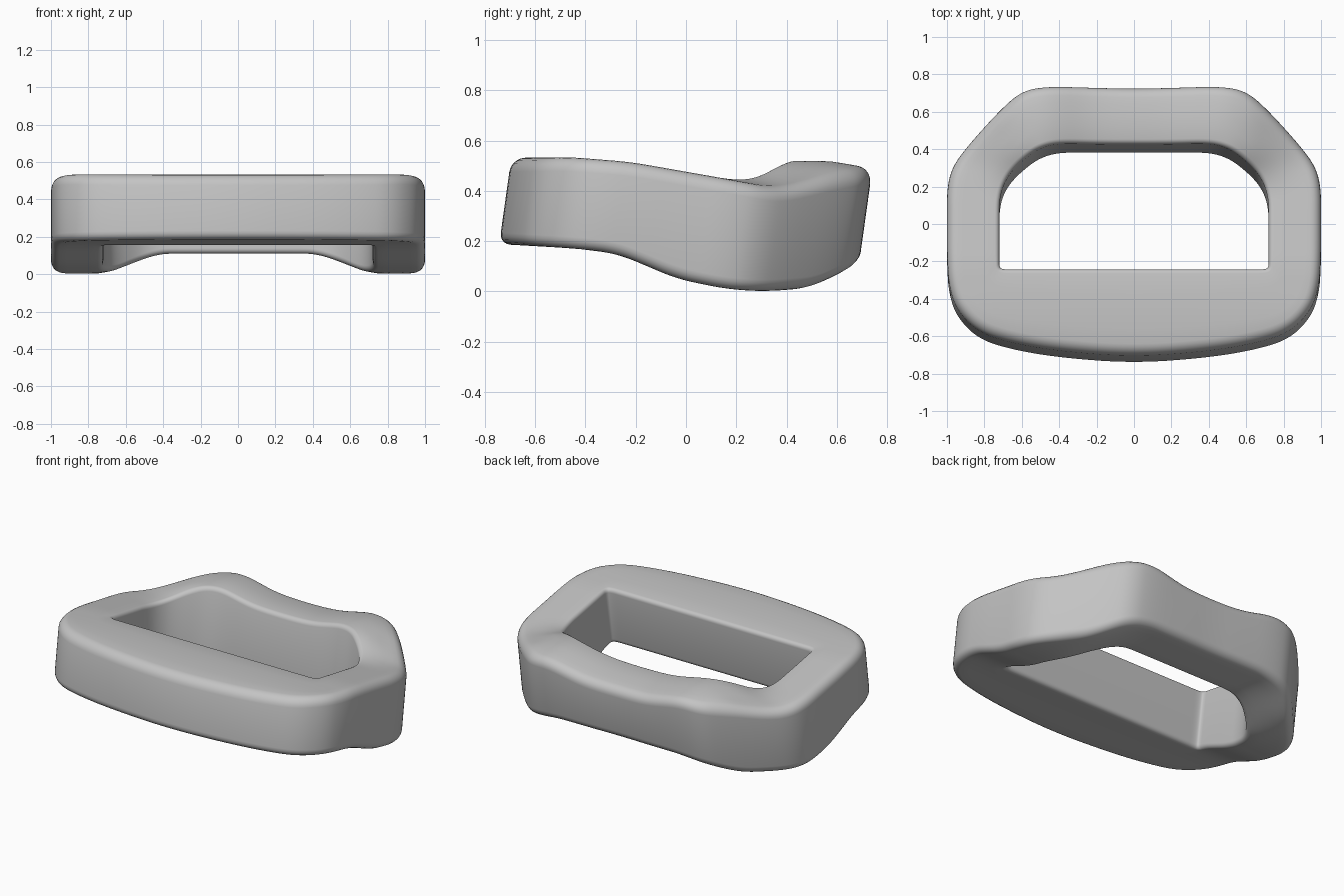
import bpy, bmesh, math
from mathutils import Vector

cube = bpy.data.objects.get("Cube")
if cube:
    bpy.data.objects.remove(cube, do_unlink=True)

# Matching half outlines, front centre to back centre, at mid height
OUTER = [(0, -.735), (.4, -.705), (.66, -.66), (.83, -.605), (.945, -.49),
         (.99, -.36), (1, -.2), (1, 0), (1, .18), (.97, .3), (.88, .42),
         (.69, .62), (.59, .695), (.46, .715), (.22, .715), (0, .71)]
INNER = [(0, -.27), (.4, -.27), (.62, -.27), (.705, -.27), (.72, -.255),
         (.72, -.22), (.72, -.15), (.72, 0), (.72, .1), (.7, .19), (.65, .27),
         (.545, .355), (.47, .39), (.38, .405), (.2, .405), (0, .405)]
TOP = [(-.8, .53), (-.5, .535), (-.25, .515), (.1, .455), (.35, .41), (.6, .42), (.8, .43)]
BOTTOM = [(-.75, .19), (-.4, .17), (-.25, .15), (0, .05), (.2, .01),
          (.35, 0), (.55, .015), (.65, .05), (.75, .09)]
LEAN = .14


def smooth(t):
    t = max(0, min(1, t))
    return t * t * (3 - 2 * t)


def curve(points, y):
    # Gently eased height along the depth
    def line(v):
        for (a, za), (b, zb) in zip(points, points[1:]):
            if v <= b:
                return za + (zb - za) * max(0, (v - a) / (b - a))
        return points[-1][1]
    return sum(line(y + d) for d in (-.06, -.03, 0, .03, .06)) / 5


def top_height(x, y):
    # Low rear shoulders, with two rear humps and a shallow dip between them
    x = abs(x)
    hump = .47 + .05 * math.exp(-((x - .48) / .2) ** 2) - .03 * smooth((y - .5) / .25)
    w = smooth((.95 - x) / .35) * smooth((y - .1) / .3)
    return curve(TOP, y) * (1 - w) + hump * w


def bottom_height(x, y):
    # Rear underside arches up in the middle
    arch = smooth((.78 - abs(x)) / .42) * smooth((y - .1) / .25)
    return curve(BOTTOM, y) * (1 - arch) + .11 * arch


def outline(half):
    # Mirror the half outline, then round it by cutting corners
    pts = [Vector(p) for p in half]
    pts += [Vector((-p.x, p.y)) for p in reversed(pts[1:-1])]
    for _ in range(3):
        pts = [a.lerp(b, t) for a, b in zip(pts, pts[1:] + pts[:1]) for t in (.25, .75)]
    return pts


def corner(u, v, r, reverse):
    # Rounded corner: side, level, inward offset, vertical offset
    arc = []
    for k in range(6):
        a = math.pi / 2 * (5 - k if reverse else k) / 5
        inward = r * (1 - math.sin(a))
        drop = r * (1 - math.cos(a))
        arc.append((u, v, inward if u == 0 else -inward, drop if v == 0 else -drop))
    return arc


def flat(v, steps):
    return [(u, v, 0, 0) for u in steps]


# Cross-section of the bar: up the outside, over the top, down the hole
section = (corner(0, 0, .045, False) + corner(0, 1, .055, True)
           + flat(1, (.3, .5, .7)) + corner(1, 1, .025, False)
           + corner(1, 0, .03, True) + flat(0, (.7, .5, .3)))

# Sweep the section round the frame
bm = bmesh.new()
rings = []
for o, i in zip(outline(OUTER), outline(INNER)):
    across = (i - o).normalized()
    ring = []
    for u, v, inward, dz in section:
        p = o.lerp(i, u) + across * inward
        h = top_height(*p) if v else bottom_height(*p)
        z = h + dz
        ring.append(bm.verts.new((p.x, p.y + LEAN * (z - .3), z)))
    rings.append(ring)

for a, b in zip(rings, rings[1:] + rings[:1]):
    for k in range(len(section)):
        n = (k + 1) % len(section)
        bm.faces.new((a[k], b[k], b[n], a[n]))
bmesh.ops.recalc_face_normals(bm, faces=bm.faces)

mesh = bpy.data.meshes.new("ring_frame")
bm.to_mesh(mesh)
bm.free()
frame = bpy.data.objects.new("ring_frame", mesh)
bpy.context.collection.objects.link(frame)

# Plain grey finish
grey = bpy.data.materials.new("light_grey")
grey.use_nodes = True
colour = (.55, .55, .55, 1)
grey.diffuse_color = colour
next(n for n in grey.node_tree.nodes
     if n.type == 'BSDF_PRINCIPLED').inputs["Base Color"].default_value = colour
mesh.materials.append(grey)

# Smooth shading
bpy.ops.object.select_all(action='DESELECT')
frame.select_set(True)
bpy.context.view_layer.objects.active = frame
bpy.ops.object.shade_smooth_by_angle(angle=math.radians(40))
